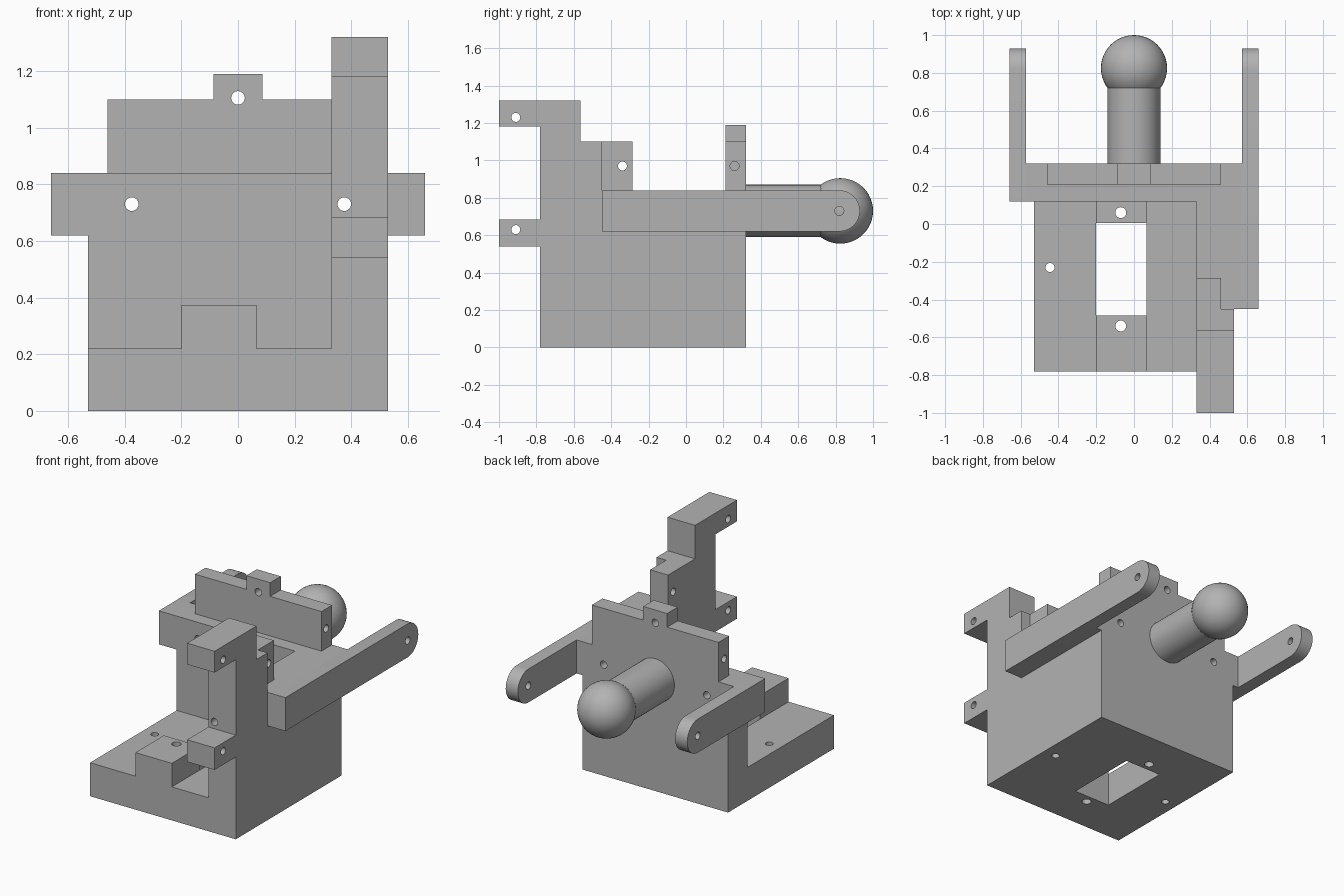
import bpy, bmesh, math
from mathutils import Vector, Matrix

if "Cube" in bpy.data.objects:
    bpy.data.objects.remove(bpy.data.objects["Cube"])

grey = bpy.data.materials.new("plain_grey")
grey.use_nodes = True
COLOUR = (0.45, 0.45, 0.45, 1)
grey.diffuse_color = COLOUR
grey.node_tree.nodes["Principled BSDF"].inputs["Base Color"].default_value = COLOUR


def finish(name, bm):
    bmesh.ops.recalc_face_normals(bm, faces=bm.faces)
    mesh = bpy.data.meshes.new(name)
    bm.to_mesh(mesh)
    bm.free()
    mesh.materials.append(grey)
    ob = bpy.data.objects.new(name, mesh)
    bpy.context.collection.objects.link(ob)
    return ob


def extrude(name, axis, profile, a, b):
    """Solid from a 2D profile in the other two axes, spanning a to b on axis."""
    def place(p, d):
        c = list(p)
        c.insert("xyz".index(axis), d)
        return Vector(c)
    bm = bmesh.new()
    face = bm.faces.new([bm.verts.new(place(p, a)) for p in profile])
    ext = bmesh.ops.extrude_face_region(bm, geom=[face])["geom"]
    bmesh.ops.translate(bm, vec=place((0, 0), b - a),
                        verts=[v for v in ext if isinstance(v, bmesh.types.BMVert)])
    return finish(name, bm)


def rect(x0, y0, x1, y1):
    return [(x0, y0), (x1, y0), (x1, y1), (x0, y1)]


def rod(name, axis, centre, radius, a, b, sides=32):
    ring = [(centre[0] + radius * math.cos(2 * math.pi * i / sides),
             centre[1] + radius * math.sin(2 * math.pi * i / sides)) for i in range(sides)]
    return extrude(name, axis, ring, a, b)


def activate(ob):
    bpy.ops.object.select_all(action='DESELECT')
    ob.select_set(True)
    bpy.context.view_layer.objects.active = ob


def cut(cutter, *parts):
    for ob in parts:
        mod = ob.modifiers.new("cut", 'BOOLEAN')
        mod.operation, mod.solver, mod.object = 'DIFFERENCE', 'EXACT', cutter
        activate(ob)
        bpy.ops.object.modifier_apply(modifier=mod.name)
    bpy.data.objects.remove(cutter)


def drill(axis, centre, a, b, *parts, radius=0.024):
    cut(rod("drill", axis, centre, radius, a, b, 24), *parts)


# Base plate with raised centre rib and a rectangular opening
base = extrude("base_plate", "y",
               [(-.53, 0), (.33, 0), (.33, .22), (.065, .22), (.065, .375),
                (-.2, .375), (-.2, .22), (-.53, .22)], -.78, .12)
cut(extrude("opening", "z", rect(-.2, -.485, .065, .005), -.1, .5), base)

# Side wall with stepped column and two forward hooks
wall = extrude("left_wall", "x",
               [(-.78, 0), (.12, 0), (.12, .84), (-.285, .84), (-.285, 1.1),
                (-.565, 1.1), (-.565, 1.32), (-1, 1.32), (-1, 1.18), (-.78, 1.18),
                (-.78, .685), (-1, .685), (-1, .54), (-.78, .54)], .33, .53)
cut(extrude("notch", "z", rect(.46, -.45, .6, -.2), .84, 1.2), wall)

# Back wall and the raised block with its centre tab
back = extrude("back_wall", "y", rect(-.53, 0, .53, .84), .12, .32)
block = extrude("upper_block", "y",
                [(-.46, .84), (.46, .84), (.46, 1.1), (.087, 1.1), (.087, 1.19),
                 (-.087, 1.19), (-.087, 1.1), (-.46, 1.1)], .21, .32)

# Round-ended arms and the shoulders that join them to the walls
arms = []
for side, sign, start in (("left", 1, -.45), ("right", -1, .12)):
    tip = [(.82 + .11 * math.cos(t), .73 + .11 * math.sin(t))
           for t in (math.pi * (i / 16 - .5) for i in range(17))]
    arm = extrude(side + "_arm", "x", [(start, .84), (start, .62)] + tip,
                  sign * .572, sign * .66)
    extrude(side + "_arm_shoulder", "x", rect(start, .62, .32, .84),
            sign * .53, sign * .572)
    drill("x", (.82, .73), sign * .5, sign * .7, arm)
    arms.append(arm)

# Bolt holes across the side wall, hooks and upper block
for y, z in ((-.91, 1.23), (-.91, .63), (-.34, .97)):
    drill("x", (y, z), .2, .7, wall)
for sign in (1, -1):
    drill("x", (.26, .97), sign * .3, sign * .6, block)

# Bolt holes from front to back
drill("y", (.375, .73), -1.1, .5, wall, back)
drill("y", (-.375, .73), 0, .5, back)
drill("y", (0, 1.105), 0, .5, block)

# Vertical bolt holes
for y in (.06, -.54):
    drill("z", (-.07, y), -.1, .5, base, radius=.029)
drill("z", (-.445, -.23), -.1, .5, base)
drill("z", (.44, -.23), -.1, .22, wall)

# Ball hitch
shank = rod("hitch_shank", "y", (0, .73), .14, .32, .8, 48)
bm = bmesh.new()
bmesh.ops.create_uvsphere(bm, u_segments=48, v_segments=24, radius=.175,
                          matrix=Matrix.Translation((0, .825, .73)))
ball = finish("hitch_ball", bm)

# Smooth the round surfaces, keep the edges crisp
for ob in [base, wall, back, block, shank, ball] + arms:
    activate(ob)
    bpy.ops.object.shade_smooth_by_angle(angle=math.radians(30))
